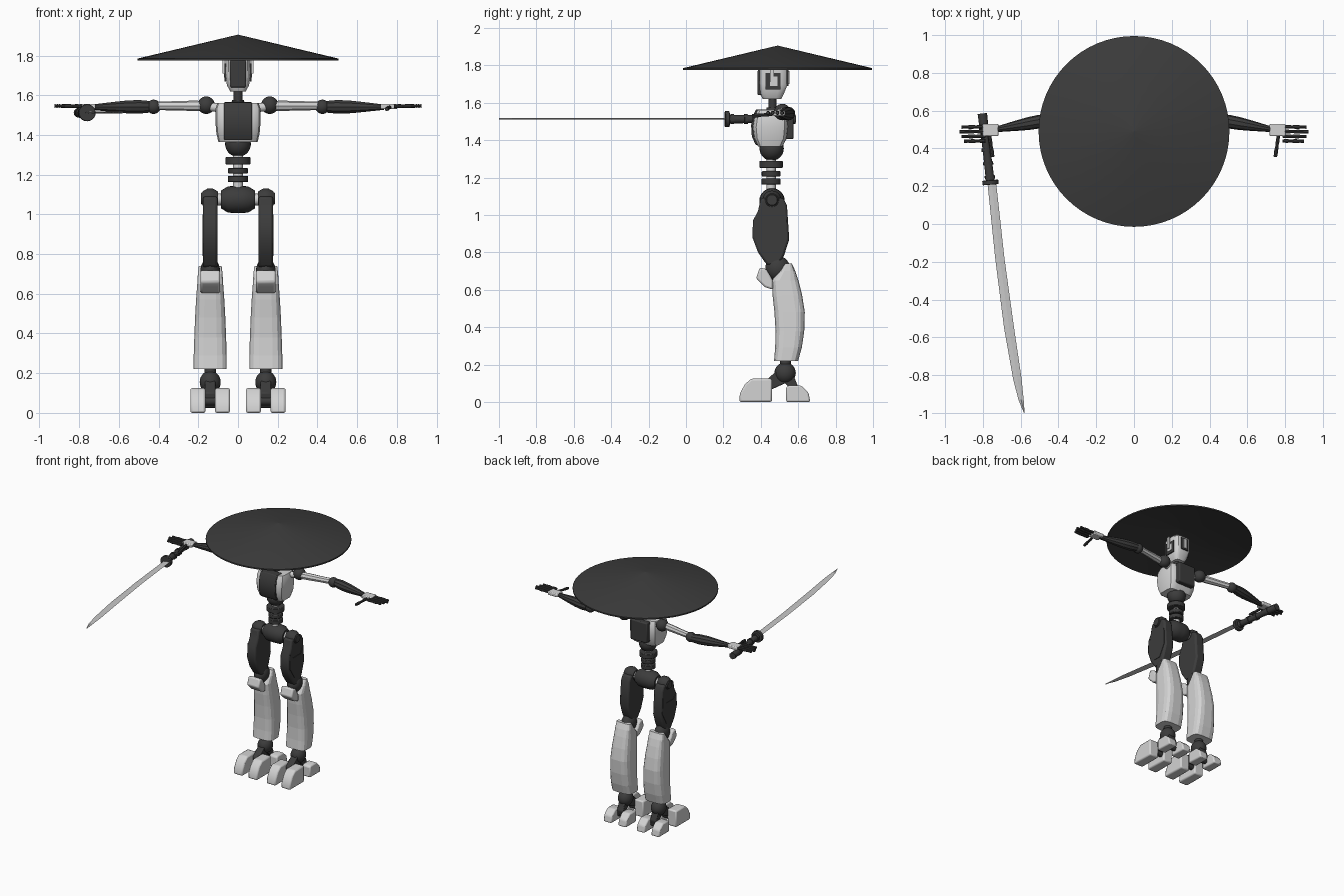
import bpy, bmesh, math
from mathutils import Vector

cube = bpy.data.objects.get("Cube")
if cube:
    bpy.data.objects.remove(cube, do_unlink=True)


def material(name, v):
    m = bpy.data.materials.new(name)
    m.use_nodes = True
    m.diffuse_color = (v, v, v, 1)
    m.node_tree.nodes["Principled BSDF"].inputs["Base Color"].default_value = (v, v, v, 1)
    return m


LIGHT = material("light grey armour", 0.65)
DARK = material("dark graphite", 0.045)
STEEL = material("blade steel", 0.58)


def finish(name, bm, mat, bevel=0.0, smooth=True):
    bmesh.ops.recalc_face_normals(bm, faces=bm.faces[:])
    mesh = bpy.data.meshes.new(name)
    bm.to_mesh(mesh)
    bm.free()
    mesh.materials.append(mat)
    ob = bpy.data.objects.new(name, mesh)
    bpy.context.collection.objects.link(ob)
    if bevel:
        mod = ob.modifiers.new("Bevel", 'BEVEL')
        mod.width, mod.segments, mod.limit_method = bevel, 2, 'ANGLE'
    if smooth:
        bpy.ops.object.select_all(action='DESELECT')
        ob.select_set(True)
        bpy.context.view_layer.objects.active = ob
        bpy.ops.object.shade_smooth_by_angle(angle=math.radians(30))
    return ob


def bridge(name, rings, mat, bevel=0.0, smooth=True, caps=True):
    """Skin a list of equally sized point rings."""
    bm = bmesh.new()
    loops = [[bm.verts.new(p) for p in ring] for ring in rings]
    n = len(loops[0])
    for a, b in zip(loops, loops[1:]):
        for i in range(n):
            j = (i + 1) % n
            bm.faces.new((a[i], a[j], b[j], b[i]))
    if caps:
        bm.faces.new(loops[0])
        bm.faces.new(loops[-1])
    return finish(name, bm, mat, bevel, smooth)


def box(name, lo, hi, mat, bevel=0.0):
    rings = [[(lo[0], lo[1], z), (hi[0], lo[1], z), (hi[0], hi[1], z), (lo[0], hi[1], z)]
             for z in (lo[2], hi[2])]
    return bridge(name, rings, mat, bevel, bool(bevel))


def prism(name, profile, x, half, mat, bevel=0.0):
    """Side profile (y, z) extruded along x."""
    return bridge(name, [[(x + d, y, z) for y, z in profile] for d in (-half, half)], mat, bevel)


def loft(name, x, sections, mat, n=16, power=0.5, smooth=True):
    """Rounded-box sections: z, half width, front y, back y."""
    rings = []
    for z, hx, y0, y1 in sections:
        ring = []
        for i in range(n):
            a = 2 * math.pi * (i + 0.5) / n
            c, s = math.cos(a), math.sin(a)
            ring.append((x + hx * math.copysign(abs(c) ** power, c),
                         (y0 + y1) / 2 + (y1 - y0) / 2 * math.copysign(abs(s) ** power, s), z))
        rings.append(ring)
    return bridge(name, rings, mat, smooth=smooth)


def rod(name, a, b, radii, mat, n=20, bevel=0.0, flat=1.0):
    """Round bar from a to b, radii spread evenly along it."""
    a, b = Vector(a), Vector(b)
    d = (b - a).normalized()
    u = d.cross((0, 0, 1) if abs(d.z) < 0.9 else (0, 1, 0)).normalized()
    v = u.cross(d)
    rings = []
    for k, r in enumerate(radii):
        c = a.lerp(b, k / (len(radii) - 1))
        rings.append([c + u * r * math.cos(2 * math.pi * i / n) + v * r * flat * math.sin(2 * math.pi * i / n)
                      for i in range(n)])
    return bridge(name, rings, mat, bevel)


def ball(name, c, r, mat, sx=1.0):
    bm = bmesh.new()
    bmesh.ops.create_uvsphere(bm, u_segments=24, v_segments=14, radius=r)
    for vert in bm.verts:
        vert.co = Vector((vert.co.x * sx, vert.co.y, vert.co.z)) + Vector(c)
    return finish(name, bm, mat)


# Wide conical hat, hollow underneath
hat = [(0.002, 1.905), (0.505, 1.785), (0.505, 1.775), (0.002, 1.885)]
bridge("hat", [[(r * math.cos(2 * math.pi * i / 64), 0.49 + r * math.sin(2 * math.pi * i / 64), z)
                for i in range(64)] for r, z in hat], DARK)

# Head with face, ear and rear plates
loft("head", 0, [(1.62, .04, .41, .51), (1.65, .056, .393, .525), (1.70, .065, .39, .545),
                 (1.79, .063, .39, .545), (1.81, .05, .41, .52)], LIGHT)
box("face_plate", (-.04, .383, 1.64), (.04, .41, 1.775), DARK, .006)
box("rear_head_plate", (-.03, .53, 1.69), (.03, .549, 1.78), DARK)
box("rear_head_inset", (-.012, .54, 1.70), (.012, .553, 1.77), LIGHT)
for s in (-1, 1):
    box("ear_frame", (s * .064 - .004, .425, 1.67), (s * .064 + .004, .505, 1.76), DARK)
    box("ear_inset", (s * .068 - .003, .448, 1.69), (s * .068 + .003, .488, 1.74), LIGHT)
    box("hat_strut", (s * .073 - .004, .45, 1.71), (s * .073 + .004, .47, 1.80), LIGHT)
rod("neck", (0, .462, 1.54), (0, .462, 1.65), (.022, .022), DARK)
rod("neck_collar", (0, .462, 1.55), (0, .462, 1.575), (.035, .03), DARK)

# Torso
loft("torso", 0, [(1.365, .10, .385, .515), (1.41, .11, .362, .54), (1.47, .115, .355, .547),
                  (1.53, .115, .365, .545), (1.56, .105, .38, .53)], LIGHT, power=0.4)
prism("chest_plate", [(.372, 1.375), (.352, 1.42), (.348, 1.48), (.358, 1.53), (.374, 1.563),
                      (.43, 1.565), (.43, 1.375)], 0, .07, DARK, .004)
box("back_pack", (-.07, .53, 1.405), (.07, .575, 1.56), DARK, .008)

# Waist
ball("waist_ball", (0, .458, 1.355), .065, DARK)
rod("spine", (0, .455, 1.10), (0, .455, 1.33), (.025, .025), LIGHT)
for z, r, h in ((1.27, .063, .018), (1.22, .05, .014), (1.178, .051, .016)):
    rod("spine_disc", (0, .455, z - h), (0, .455, z + h), (r, r), DARK, 24, .004)
rod("pelvis", (-.085, .46, 1.075), (.085, .46, 1.075), (.045, .066, .068, .068, .066, .045), DARK, 24)
rod("hip_axle", (-.14, .46, 1.075), (.14, .46, 1.075), (.03, .03), LIGHT)

for s in (-1, 1):
    x = s * .14
    # Upper leg
    rod("hip_joint", (x - .04, .46, 1.08), (x + .04, .46, 1.08), (.035, .05, .05, .035), DARK, 24)
    rod("hip_cap", (x + s * .038, .46, 1.08), (x + s * .046, .46, 1.08), (.032, .028), DARK)
    prism("thigh", [(.385, 1.02), (.40, 1.09), (.52, 1.09), (.54, 1.05), (.552, .87), (.525, .785),
                    (.49, .72), (.43, .735), (.385, .80), (.355, .88), (.358, .97)], x, .037, DARK, .012)
    prism("thigh_side_panel", [(.375, .985), (.41, .95), (.50, .95), (.535, 1.0), (.54, .88),
                               (.49, .79), (.43, .79), (.37, .88)], x + s * .036, .004, DARK)
    ball("knee_joint", (x, .49, .715), .066, DARK, .75)
    # Lower leg
    loft("shin", x, [(.22, .084, .47, .60), (.29, .084, .476, .62), (.38, .081, .478, .633), (.48, .077, .472, .636),
                     (.57, .072, .462, .622), (.65, .066, .458, .602), (.70, .063, .50, .585),
                     (.74, .058, .53, .566)], LIGHT, 16, .55, False)
    prism("knee_pad", [(.395, .72), (.43, .71), (.465, .65), (.465, .60), (.42, .615), (.375, .66)],
          x, .05, LIGHT, .01)
    # Ankle and foot
    rod("ankle_post", (x, .532, .14), (x, .532, .24), (.03, .028), DARK)
    ball("ankle_joint", (x, .53, .155), .057, DARK, .93)
    prism("foot_link", [(.42, .05), (.41, .10), (.50, .18), (.56, .18), (.60, .08), (.59, .04), (.53, .10)],
          x, .026, DARK, .006)
    for d in (-.062, .062):
        prism("front_toe", [(.285, 0), (.288, .045), (.315, .095), (.35, .125), (.46, .125), (.46, 0)],
              x + d, .038, LIGHT, .01)
        prism("heel_toe", [(.535, 0), (.535, .08), (.55, .088), (.615, .088), (.655, .05), (.665, 0)],
              x + d, .034, LIGHT, .009)
    rod("toe_axle", (x - .06, .43, .06), (x + .06, .43, .06), (.022, .022), DARK)
    rod("heel_axle", (x - .06, .57, .045), (x + .06, .57, .045), (.02, .02), DARK)

    # Arm
    ball("shoulder_joint", (s * .16, .515, 1.55), .044, DARK)
    rod("shoulder_axle", (s * .08, .49, 1.535), (s * .17, .505, 1.545), (.022, .022), LIGHT)
    rod("upper_arm", (s * .14, .50, 1.547), (s * .41, .545, 1.547), (.024, .026, .023, .022), LIGHT, 8)
    ball("elbow_joint", (s * .425, .548, 1.542), .036, DARK)
    rod("forearm", (s * .44, .553, 1.542), (s * .735, .50, 1.54), (.03, .036, .034, .028, .021, .014), DARK, 10)
    # Hand
    box("palm", (s * .76 - .042, .465, 1.53), (s * .76 + .042, .53, 1.556), LIGHT, .006)
    for i in range(4):
        y = .515 - .025 * i
        tip = .925 - .012 * abs(i - 1)
        rod("finger", (s * .785, y, 1.545), (s * tip, y - .002, 1.546), (.008, .01, .008, .011, .008, .009),
            DARK, 8)
    rod("thumb", (s * .765, .47, 1.54), (s * .748, .355, 1.53), (.008, .01, .008, .011, .009), DARK, 8)

# Sword held in one hand
rod("sword_grip", (-.803, .585, 1.512), (-.76, .22, 1.512), (.025, .024, .021, .021, .022, .023), DARK, 12)
for t in (.2, .5, .7, .9):
    p = Vector((-.803, .585, 1.512)).lerp(Vector((-.76, .22, 1.512)), t)
    rod("grip_band", p, p + Vector((.002, -.018, 0)), (.027, .027), DARK, 12)
rod("sword_guard", (-.761, .232, 1.512), (-.759, .208, 1.512), (.043, .043), DARK, 20, .003)
edges = [(-.776, -.73, .22), (-.735, -.686, -.18), (-.688, -.635, -.55), (-.64, -.595, -.82),
         (-.612, -.584, -.93), (-.583, -.579, -1.0)]
bridge("sword_blade", [[(a, y, 1.513), ((a + b) / 2, y, 1.517), (b, y, 1.513), ((a + b) / 2, y, 1.509)]
                       for a, b, y in edges], STEEL, smooth=False)
